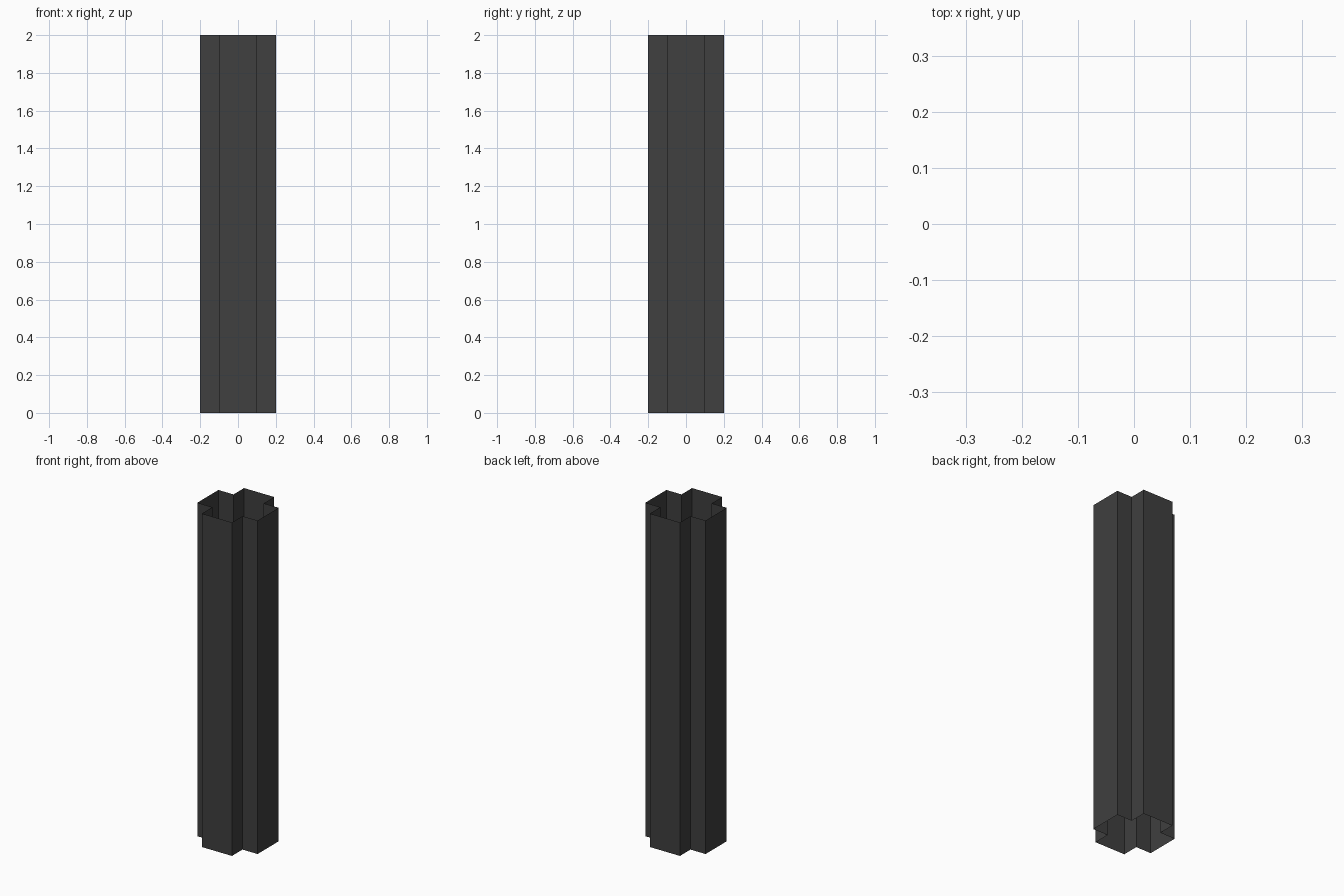
import bpy, bmesh

if "Cube" in bpy.data.objects:
    bpy.data.objects.remove(bpy.data.objects["Cube"])

# Charcoal material
mat = bpy.data.materials.new("charcoal grey")
mat.diffuse_color = (0.05, 0.05, 0.05, 1.0)
mat.use_nodes = True
mat.node_tree.nodes["Principled BSDF"].inputs["Base Color"].default_value = mat.diffuse_color

# Plus-shaped cross-section: one quadrant turned four times
A, B, H = 0.1, 0.2, 2.0
profile = []
for c, s in ((1, 0), (0, 1), (-1, 0), (0, -1)):
    for x, y in ((B, -A), (B, A), (A, A)):
        profile.append((x * c - y * s, x * s + y * c))

# Open-ended hollow post: only the upright walls
bm = bmesh.new()
low = [bm.verts.new((x, y, 0)) for x, y in profile]
top = [bm.verts.new((x, y, H)) for x, y in profile]
n = len(profile)
for i in range(n):
    j = (i + 1) % n
    bm.faces.new((low[i], low[j], top[j], top[i]))

mesh = bpy.data.meshes.new("cross_post")
bm.to_mesh(mesh)
bm.free()
mesh.materials.append(mat)
post = bpy.data.objects.new("cross_post", mesh)
bpy.context.collection.objects.link(post)
